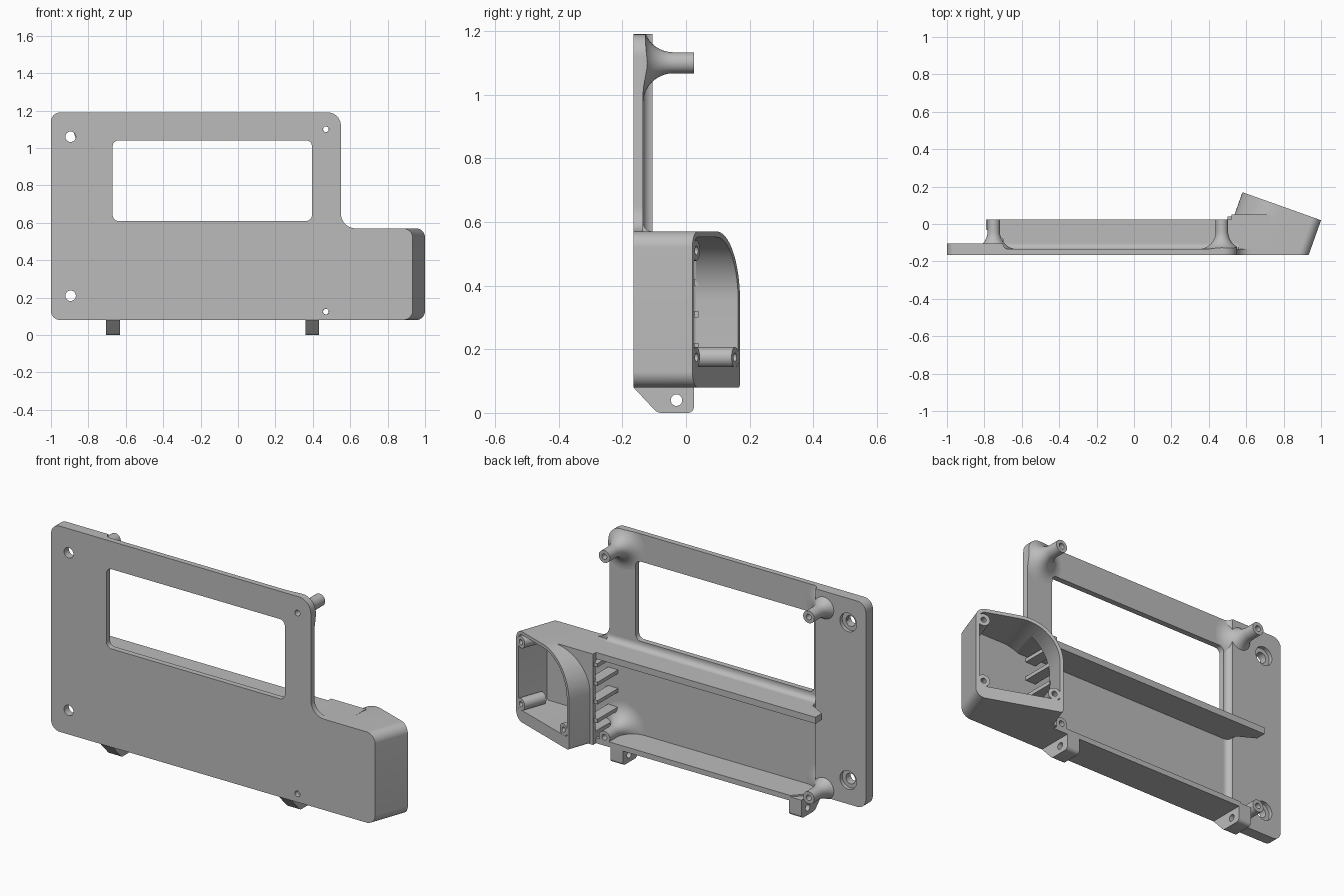
import bpy, bmesh, math
from mathutils import Vector

if "Cube" in bpy.data.objects:
    bpy.data.objects.remove(bpy.data.objects["Cube"])

grey = bpy.data.materials.new("plain grey")
grey.diffuse_color = (0.5, 0.5, 0.5, 1)
grey.use_nodes = True
grey.node_tree.nodes["Principled BSDF"].inputs["Base Color"].default_value = grey.diffuse_color

FRONT, THIN, THICK, REAR = -0.165, -0.135, -0.105, 0.025
TOP, BOTTOM, ROOF = 1.19, 0.08, 0.57

# Frame of the tilted speaker housing: across its face, and into its depth
ORIGIN = Vector((1.0, 0.02, 0))
ACROSS = Vector((-0.942, 0.336, 0))
INTO = Vector((-0.336, -0.942, 0))

MAPS = {
    "x": lambda u, v, t: Vector((t, u, v)),
    "y": lambda u, v, t: Vector((u, t, v)),
    "z": lambda u, v, t: Vector((u, v, t)),
    "tilt": lambda u, v, t: ORIGIN + ACROSS * u + INTO * t + Vector((0, 0, v)),
}


def finish(name, bm):
    bmesh.ops.recalc_face_normals(bm, faces=bm.faces[:])
    mesh = bpy.data.meshes.new(name)
    bm.to_mesh(mesh)
    bm.free()
    mesh.materials.append(grey)
    ob = bpy.data.objects.new(name, mesh)
    bpy.context.collection.objects.link(ob)
    return ob


def rounded(corners, steps=10):
    """Outline from (u, v, radius) corners."""
    out = []
    for i, (u, v, r) in enumerate(corners):
        p = Vector((u, v))
        if r == 0:
            out.append(p)
            continue
        a = (Vector(corners[i - 1][:2]) - p).normalized()
        b = (Vector(corners[(i + 1) % len(corners)][:2]) - p).normalized()
        half = a.angle(b) / 2
        centre = p + (a + b).normalized() * (r / math.sin(half))
        s = p + a * (r / math.tan(half)) - centre
        e = p + b * (r / math.tan(half)) - centre
        sweep = s.angle_signed(e)
        for k in range(steps + 1):
            t = -sweep * k / steps
            out.append(centre + Vector((s.x * math.cos(t) - s.y * math.sin(t),
                                        s.x * math.sin(t) + s.y * math.cos(t))))
    return out


def prism(name, pts, axis, t0, t1):
    bm = bmesh.new()
    ends = [[bm.verts.new(MAPS[axis](p[0], p[1], t)) for p in pts] for t in (t0, t1)]
    bm.faces.new(ends[0])
    bm.faces.new(ends[1][::-1])
    n = len(pts)
    for i in range(n):
        j = (i + 1) % n
        bm.faces.new((ends[0][i], ends[0][j], ends[1][j], ends[1][i]))
    return finish(name, bm)


def rect(a, b, c, d):
    return [(a, c), (b, c), (b, d), (a, d)]


def block(name, x0, x1, y0, y1, z0, z1):
    return prism(name, rect(x0, x1, y0, y1), "z", z0, z1)


def rod(name, u, v, r, axis, t0, t1, n=32):
    pts = [(u + r * math.cos(2 * math.pi * i / n), v + r * math.sin(2 * math.pi * i / n))
           for i in range(n)]
    return prism(name, pts, axis, t0, t1)


def combine(ob, other, how="DIFFERENCE"):
    mod = ob.modifiers.new("combine", "BOOLEAN")
    mod.operation, mod.object, mod.solver = how, other, "EXACT"
    bpy.context.view_layer.objects.active = ob
    bpy.ops.object.modifier_apply(modifier=mod.name)
    bpy.data.objects.remove(other)


# Front plate with its window
outline = rounded([(-1, BOTTOM, 0.05), (0.66, BOTTOM, 0), (0.66, ROOF, 0),
                   (0.55, ROOF, 0.08), (0.55, TOP, 0.07), (-1, TOP, 0.05)])
plate = prism("front_plate", outline, "y", FRONT, THIN)
window = rounded([(-0.67, 0.61, 0.03), (0.395, 0.61, 0.03),
                  (0.395, 1.04, 0.03), (-0.67, 1.04, 0.03)])
combine(plate, prism("cut", window, "y", -0.3, 0.3))

# Thicker mounting strip on the left, with counterbored holes
strip = prism("mounting_strip", rounded([(-1, BOTTOM, 0.05), (-0.7, BOTTOM, 0),
                                         (-0.7, TOP, 0), (-1, TOP, 0.05)]), "y", THIN, THICK)
for z in (0.21, 1.06):
    for part in (plate, strip):
        combine(part, rod("cut", -0.895, z, 0.028, "y", -0.3, 0.3))
    combine(strip, rod("cut", -0.895, z, 0.05, "y", -0.125, 0.3))

# Concave fillets along the strip and above the upper shelf
cove = [(0, 0)] + [(0.03 - 0.03 * math.sin(a), 0.03 - 0.03 * math.cos(a))
                   for a in [math.pi / 2 * k / 8 for k in range(9)]]
prism("strip_fillet", [(-0.7 + a, THIN + b) for a, b in cove], "z", BOTTOM, TOP)
prism("shelf_fillet", [(THIN + a, ROOF + b) for a, b in cove], "x", -0.7, 0.56)

# Shelves
prism("upper_shelf", [(-0.69, -0.15), (-0.7, -0.08), (-0.79, -0.03), (-0.79, REAR),
                      (0.54, REAR), (0.54, -0.15)], "z", 0.535, ROOF)
prism("lower_shelf", [(-0.7, -0.15), (-0.7, -0.04), (-0.64, REAR),
                      (0.54, REAR), (0.54, -0.15)], "z", BOTTOM, 0.108)


# Flared hollow screw posts
def post(name, x, z):
    r, flare, n = 0.033, 0.095, 32
    prof = [(0.015, REAR), (r, REAR)]
    for k in range(11):
        a = math.pi / 2 * k / 10
        prof.append((r + flare * (1 - math.cos(a)), THIN + flare * (1 - math.sin(a))))
    prof += [(r + flare, THIN - 0.005), (0.015, THIN - 0.005)]
    bm = bmesh.new()
    rings = []
    for i in range(n):
        c, s = math.cos(2 * math.pi * i / n), math.sin(2 * math.pi * i / n)
        rings.append([bm.verts.new((x + q * c, y, z + q * s)) for q, y in prof])
    for i in range(n):
        a, b = rings[i], rings[(i + 1) % n]
        for j in range(len(prof)):
            k = (j + 1) % len(prof)
            bm.faces.new((a[j], a[k], b[k], b[j]))
    ob = finish(name, bm)
    combine(ob, prism("trim", outline, "y", -0.3, 0.3), "INTERSECT")
    if z > 0.6:
        combine(ob, prism("cut", window, "y", -0.3, 0.3))


for x, side in ((-0.75, "left"), (0.47, "right")):
    for z, level in ((0.125, "lower"), (1.1, "upper")):
        post(f"{level}_{side}_post", x, z)
        if side == "right":
            combine(plate, rod("cut", x, z, 0.0155, "y", -0.3, 0.3))

# Hinge lugs under the plate
for x0, side in ((-0.706, "left"), (0.36, "right")):
    lug = prism(f"{side}_lug", rounded([(FRONT, BOTTOM, 0), (-0.09, 0, 0.03), (REAR, 0, 0.02),
                                        (REAR, 0.1, 0), (FRONT + 0.01, 0.1, 0)]),
                "x", x0, x0 + 0.074)
    combine(lug, rod("cut", -0.03, 0.04, 0.018, "x", -2, 2))

# Tilted speaker housing, hollow, with a wide curve on one corner
housing = prism("speaker_housing", rounded([(0, BOTTOM, 0.05), (0.446, BOTTOM, 0.015),
                                            (0.446, ROOF, 0.22), (0, ROOF, 0.05)], 16),
                "tilt", 0, 0.5)
combine(housing, block("trim", 0.52, 1.2, FRONT, 0.4, 0, 1), "INTERSECT")
combine(housing, block("shoulder", 0.52, 0.73, FRONT, 0.05, BOTTOM, ROOF), "UNION")
cavity = prism("cavity", rounded([(0.02, 0.145, 0.01), (0.428, 0.145, 0.01),
                                  (0.428, 0.552, 0.2), (0.02, 0.552, 0.03)], 16),
               "tilt", -0.02, 0.5)
combine(cavity, block("trim", 0.3, 1.2, THIN, 0.4, 0, 1), "INTERSECT")
combine(housing, cavity)
combine(housing, block("cut", 0.4, 0.68, THIN, 0.03, 0.146, 0.53))

# Screw bosses in three corners of the housing
for u, z in ((0.04, 0.51), (0.04, 0.175), (0.4, 0.175)):
    boss = rod("speaker_boss", u, z, 0.032, "tilt", 0.0005, 0.13, 24)
    combine(boss, rod("cut", u, z, 0.014, "tilt", -0.05, 0.1, 24))
    combine(housing, rod("cut", u, z, 0.014, "tilt", -0.05, 0.1, 24))

# Vent slats between the housing and the tray
for i in range(4):
    z = 0.2 + i * 0.1
    block(f"vent_slat_{i + 1}", 0.5, 0.56, THIN - 0.005, 0.04, z, z + 0.02)

# Smooth the curves and keep the edges sharp
bpy.ops.object.select_all(action="SELECT")
bpy.context.view_layer.objects.active = plate
bpy.ops.object.shade_smooth_by_angle(angle=math.radians(30))
